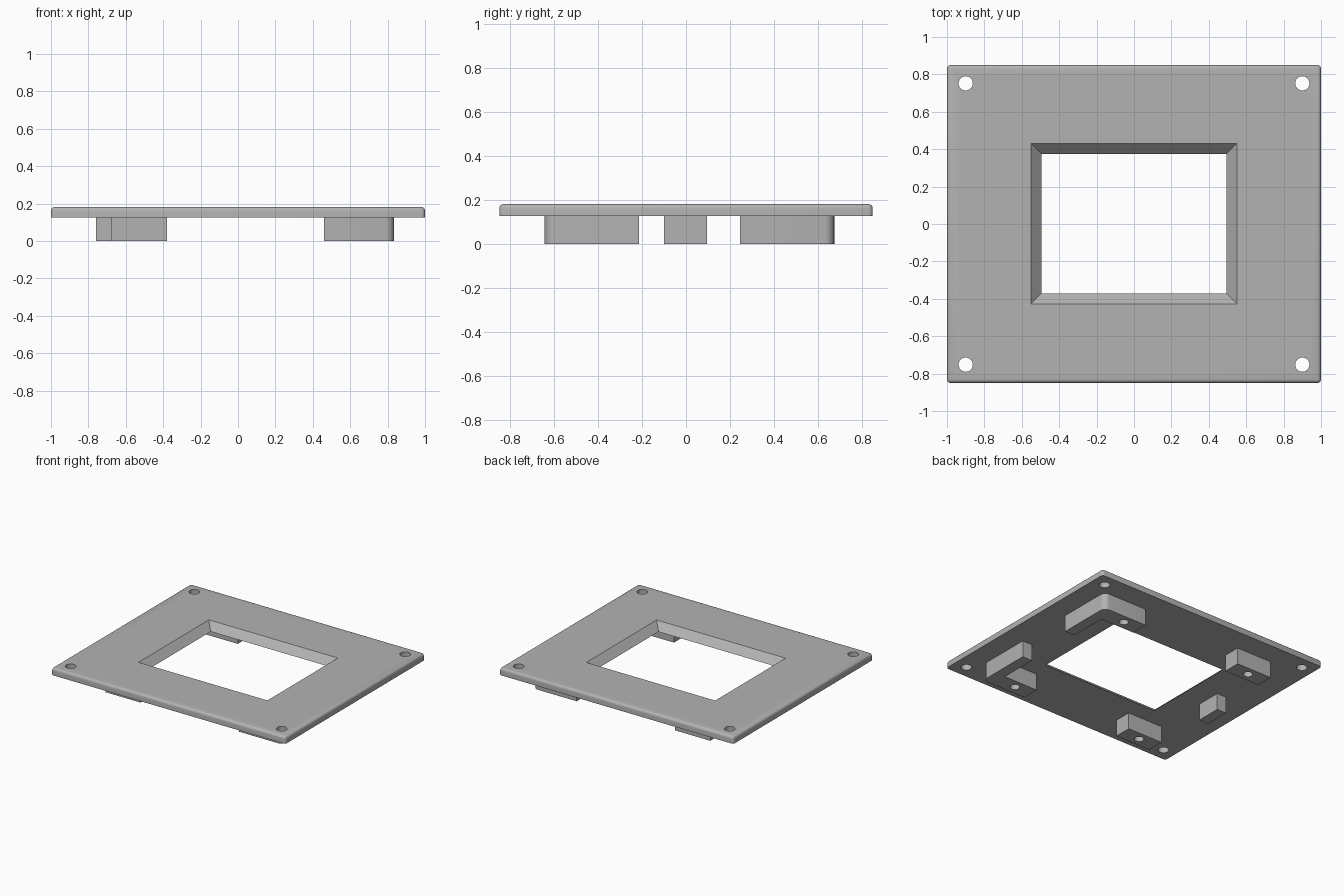
import bpy, bmesh
from mathutils import Vector

PLATE_Z, TOP_Z = 0.127, 0.182
MID_Y = 0.015           # the mounts mirror about this line

if "Cube" in bpy.data.objects:
    bpy.data.objects.remove(bpy.data.objects["Cube"])

grey = bpy.data.materials.new("plain_grey")
grey.use_nodes = True
colour = (0.45, 0.45, 0.45, 1)
grey.diffuse_color = colour
grey.node_tree.nodes["Principled BSDF"].inputs["Base Color"].default_value = colour


def finish(name, bm):
    bmesh.ops.recalc_face_normals(bm, faces=bm.faces)
    mesh = bpy.data.meshes.new(name)
    bm.to_mesh(mesh)
    bm.free()
    mesh.materials.append(grey)
    obj = bpy.data.objects.new(name, mesh)
    bpy.context.collection.objects.link(obj)
    return obj


def prism(name, outline, z0, z1, spread=0.0, round_edge=None, radius=0.02):
    """Extrude an outline; spread widens the top, round_edge picks bevelled edges."""
    bm = bmesh.new()
    n = len(outline)
    low = [bm.verts.new((x, y, z0)) for x, y in outline]
    high = [bm.verts.new((x + spread * (1 if x > 0 else -1),
                          y + spread * (1 if y > 0 else -1), z1)) for x, y in outline]
    bm.faces.new(low)
    bm.faces.new(high)
    for i in range(n):
        j = (i + 1) % n
        bm.faces.new((low[i], low[j], high[j], high[i]))
    if round_edge:
        edges = [e for e in bm.edges if round_edge(e.verts[0].co, e.verts[1].co)]
        bmesh.ops.bevel(bm, geom=edges, offset=radius, segments=5, profile=0.5,
                        affect='EDGES')
    return finish(name, bm)


def rect(x0, x1, y0, y1):
    return [(x0, y0), (x1, y0), (x1, y1), (x0, y1)]


def drill(x, y, z0, z1, r):
    bm = bmesh.new()
    bmesh.ops.create_cone(bm, cap_ends=True, segments=32, radius1=r, radius2=r, depth=z1 - z0)
    bmesh.ops.translate(bm, verts=bm.verts, vec=Vector((x, y, (z0 + z1) / 2)))
    return finish("cutter", bm)


def cut(obj, cutters):
    bpy.context.view_layer.objects.active = obj
    for c in cutters:
        mod = obj.modifiers.new("cut", 'BOOLEAN')
        mod.operation, mod.solver, mod.object = 'DIFFERENCE', 'EXACT', c
        bpy.ops.object.modifier_apply(modifier=mod.name)
        bpy.data.objects.remove(c)


# Face plate with soft top edges, sloped opening and corner screw holes
plate = prism("face_plate", rect(-1, 1, -0.85, 0.85), PLATE_Z, TOP_Z,
              round_edge=lambda a, b: max(a.z, b.z) > TOP_Z - 0.001)
e = 0.02
window = prism("cutter", rect(-0.495 + e, 0.495 - e, -0.372 + e, 0.375 - e),
               PLATE_Z - e, TOP_Z + e, spread=TOP_Z - PLATE_Z + 2 * e)
holes = [drill(x, y, 0.05, 0.3, 0.038) for x in (-0.9, 0.9) for y in (-0.752, 0.752)]
cut(plate, [window] + holes)
parts = [plate]

# Mounts under the plate, mirrored front to back
for side, s in (("front", -1), ("back", 1)):
    near, inner, outer = (MID_Y + s * d for d in (0.23, 0.525, 0.66))
    hole_y = MID_Y + s * 0.592

    # Corner bracket with one rounded outer edge
    outline = [(0.46, inner), (0.75, inner), (0.75, near),
               (0.835, near), (0.835, outer), (0.46, outer)]
    bracket = prism(side + "_corner_bracket", outline, 0, PLATE_Z, radius=0.045,
                    round_edge=lambda a, b: all(abs(v.x - 0.835) < 0.001 and
                                                abs(v.y - outer) < 0.001 for v in (a, b)))
    cut(bracket, [drill(0.603, hole_y, -0.05, 0.11, 0.034)])

    # Plain screw block
    block = prism(side + "_screw_block", rect(-0.68, -0.38, inner, outer), 0, PLATE_Z)
    cut(block, [drill(-0.53, hole_y, -0.05, 0.11, 0.034)])
    parts += [bracket, block]

# Small stop between the screw blocks
parts.append(prism("middle_stop", rect(-0.76, -0.68, -0.1, 0.095), 0, PLATE_Z))

bpy.ops.object.select_all(action='DESELECT')
for p in parts:
    p.select_set(True)
bpy.context.view_layer.objects.active = plate
bpy.ops.object.shade_smooth_by_angle(angle=0.6)
